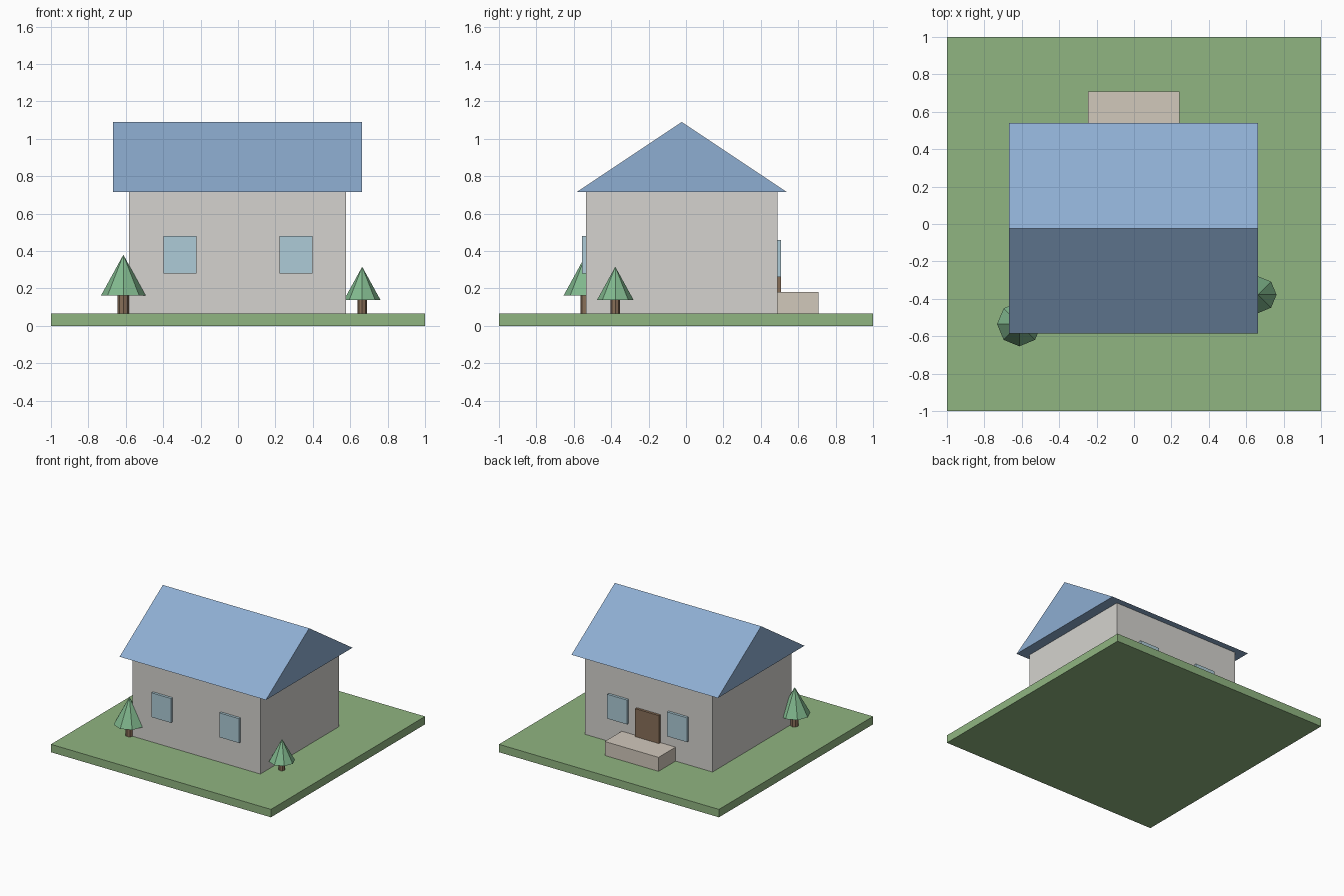
import bpy, bmesh
from mathutils import Matrix, Vector

if "Cube" in bpy.data.objects:
    bpy.data.objects.remove(bpy.data.objects["Cube"])


def material(name, rgb):
    m = bpy.data.materials.new(name)
    m.diffuse_color = (*rgb, 1)
    m.use_nodes = True
    m.node_tree.nodes["Principled BSDF"].inputs["Base Color"].default_value = m.diffuse_color
    return m


GRASS = material("grass", (0.28, 0.46, 0.22))
WALL = material("wall", (0.66, 0.65, 0.62))
BLUE = material("roof_blue", (0.27, 0.42, 0.64))
GLASS = material("glass", (0.42, 0.60, 0.68))
WOOD = material("wood", (0.25, 0.16, 0.10))
STONE = material("stone", (0.64, 0.58, 0.50))
LEAF = material("leaf", (0.22, 0.48, 0.27))


def finish(name, bm, mat):
    bmesh.ops.recalc_face_normals(bm, faces=bm.faces)
    mesh = bpy.data.meshes.new(name)
    bm.to_mesh(mesh)
    bm.free()
    mesh.materials.append(mat)
    obj = bpy.data.objects.new(name, mesh)
    bpy.context.collection.objects.link(obj)
    return obj


def box(name, x, y, z, mat):
    """Box from (min, max) pairs along each axis."""
    lo, hi = Vector((x[0], y[0], z[0])), Vector((x[1], y[1], z[1]))
    bm = bmesh.new()
    bmesh.ops.create_cube(bm, size=1, matrix=Matrix.Translation((lo + hi) / 2)
                          @ Matrix.Diagonal((*(hi - lo), 1)))
    return finish(name, bm, mat)


def cone(name, x, y, z, r1, r2, mat):
    """Eight-sided cone or cylinder between heights z[0] and z[1]."""
    bm = bmesh.new()
    bmesh.ops.create_cone(bm, cap_ends=True, segments=8, radius1=r1, radius2=r2,
                          depth=z[1] - z[0],
                          matrix=Matrix.Translation((x, y, (z[0] + z[1]) / 2)))
    bmesh.ops.remove_doubles(bm, verts=bm.verts, dist=1e-5)
    return finish(name, bm, mat)


# Ground slab and house body
G = 0.065
box("lawn", (-1, 1), (-1, 1), (0, G), GRASS)
box("house_walls", (-0.583, 0.578), (-0.535, 0.488), (G, 0.715), WALL)

# Gable roof: triangle profile extruded along x
bm = bmesh.new()
profile = [(-0.585, 0.715), (0.54, 0.715), (-0.023, 1.09)]
face = bm.faces.new([bm.verts.new((-0.667, y, z)) for y, z in profile])
ext = bmesh.ops.extrude_face_region(bm, geom=[face], use_keep_orig=True)
bmesh.ops.translate(bm, vec=(1.33, 0, 0),
                    verts=[v for v in ext["geom"] if isinstance(v, bmesh.types.BMVert)])
finish("roof", bm, BLUE)

# Windows: a pair on the front and a pair on the back
for side, s in (("left", -1), ("right", 1)):
    fx, bx = s * 0.31, s * 0.272 - 0.002
    box(f"front_window_{side}", (fx - 0.089, fx + 0.089), (-0.556, -0.53),
        (0.28, 0.48), GLASS)
    box(f"back_window_{side}", (bx - 0.09, bx + 0.09), (0.48, 0.509),
        (0.26, 0.46), GLASS)

# Back door and porch step
box("door", (-0.11, 0.105), (0.48, 0.509), (G, 0.41), WOOD)
box("porch_step", (-0.247, 0.242), (0.485, 0.709), (G, 0.18), STONE)

# Trees: x, y, trunk radius, crown radius, crown bottom, crown top
for i, (x, y, rt, rc, z0, z1) in enumerate([
        (-0.613, -0.535, 0.03, 0.119, 0.163, 0.38),
        (0.664, -0.378, 0.025, 0.098, 0.138, 0.316)], 1):
    cone(f"tree_{i}_trunk", x, y, (0.005, z0 + 0.005), rt, rt, WOOD)
    cone(f"tree_{i}_crown", x, y, (z0, z1), rc, 0, LEAF)
